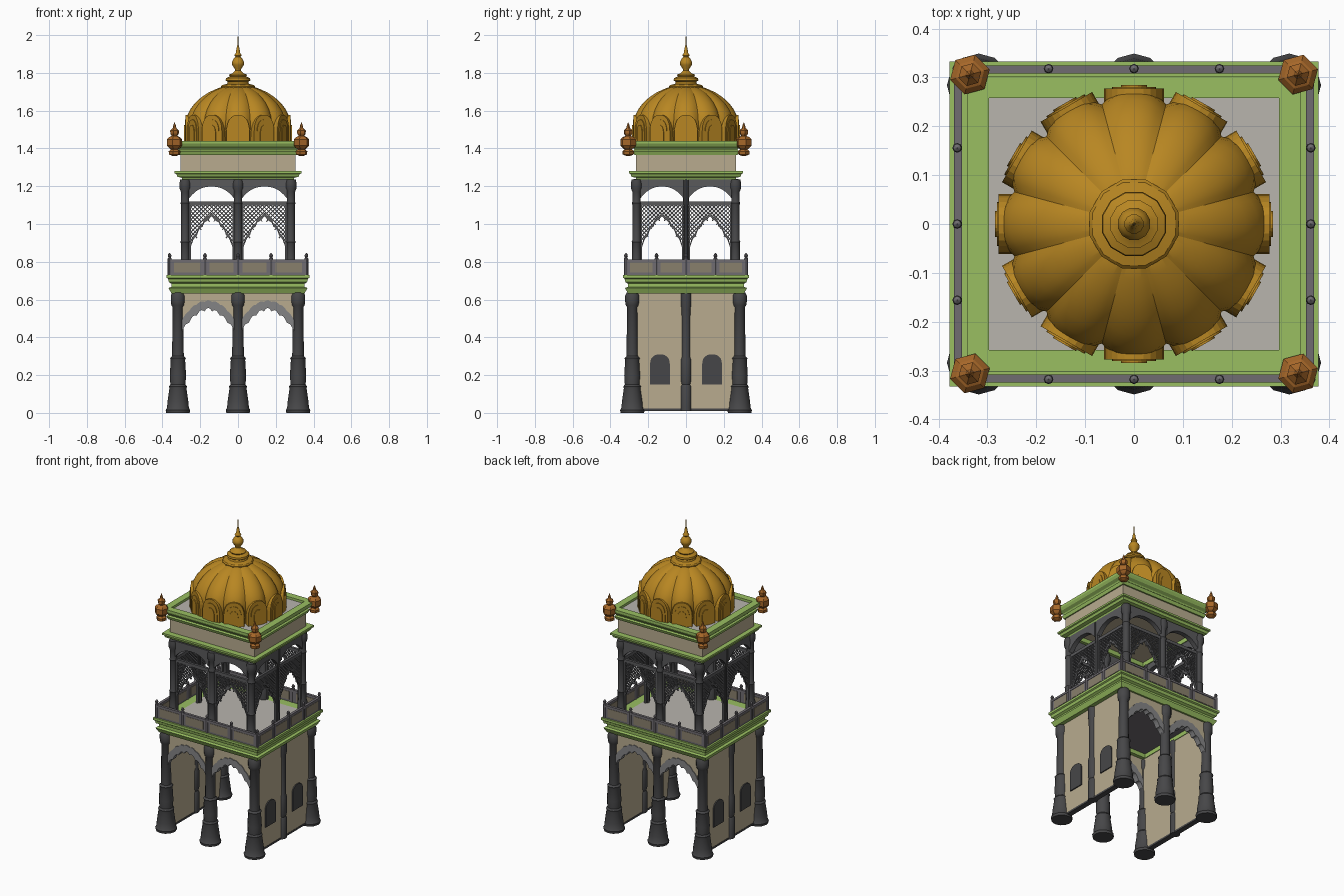
import bpy, bmesh, math
from mathutils import Vector

if "Cube" in bpy.data.objects:
    bpy.data.objects.remove(bpy.data.objects["Cube"])

def mat(name, r, g, b):
    m = bpy.data.materials.new(name)
    m.diffuse_color = (r, g, b, 1)
    m.use_nodes = True
    m.node_tree.nodes["Principled BSDF"].inputs["Base Color"].default_value = m.diffuse_color
    return m

GOLD = mat("gold", .48, .24, .016)
COPPER = mat("copper", .38, .135, .022)
GREEN = mat("green", .32, .52, .12)
BEIGE = mat("beige", .48, .41, .275)
PALE = mat("pale_grey", .48, .46, .42)
DARK = mat("dark_grey", .062, .062, .065)
MID = mat("arch_grey", .23, .23, .235)
SLATE = mat("rail_grey", .16, .15, .165)
TAUPE = mat("panel_taupe", .25, .215, .15)
IRON = mat("upper_grey", .1, .1, .105)

def finish(name, bm, m, smooth=None):
    bmesh.ops.recalc_face_normals(bm, faces=bm.faces)
    me = bpy.data.meshes.new(name)
    bm.to_mesh(me)
    bm.free()
    me.materials.append(m)
    ob = bpy.data.objects.new(name, me)
    bpy.context.collection.objects.link(ob)
    if smooth:
        bpy.ops.object.select_all(action='DESELECT')
        ob.select_set(True)
        bpy.context.view_layer.objects.active = ob
        bpy.ops.object.shade_smooth_by_angle(angle=math.radians(smooth))
    return ob

def bridge(bm, rings, closed=False):
    """Quads between successive vertex loops, optional closing of the sequence."""
    vs = [[bm.verts.new(p) for p in r] for r in rings]
    n = len(vs[0])
    for i in range(len(vs) if closed else len(vs) - 1):
        a, b = vs[i], vs[(i + 1) % len(vs)]
        for j in range(n):
            k = (j + 1) % n
            bm.faces.new((a[j], a[k], b[k], b[j]))
    if not closed:
        bm.faces.new(vs[0])
        bm.faces.new(vs[-1])

def box(name, x0, x1, y0, y1, z0, z1, m):
    bm = bmesh.new()
    bridge(bm, [[(x0, y0, z), (x1, y0, z), (x1, y1, z), (x0, y1, z)] for z in (z0, z1)])
    return finish(name, bm, m)

def lathe(name, prof, m, x=0, y=0, n=12, smooth=35, turn=0.0):
    bm = bmesh.new()
    ang = [2 * math.pi * (i + turn) / n for i in range(n)]
    bridge(bm, [[(x + r * math.cos(a), y + r * math.sin(a), z) for a in ang] for r, z in prof])
    return finish(name, bm, m, smooth)

def frame(name, hx, hy, prof, m):
    """Rectangular moulding: closed profile of (offset, z) run round a rectangle."""
    bm = bmesh.new()
    bridge(bm, [[(sx * (hx + o), sy * (hy + o), z)
                 for sx, sy in ((-1, -1), (1, -1), (1, 1), (-1, 1))] for o, z in prof], True)
    return finish(name, bm, m)

def place(side, u, d, z):
    return (u, d, z) if side == 'x' else (d, u, z)

def strip(name, side, u0, u1, low, top, d, t, m, n=42):
    """Wall strip between two height functions of s in -1..1."""
    bm = bmesh.new()
    rings = []
    for i in range(n + 1):
        s = -1 + 2 * i / n
        u = u0 + (u1 - u0) * i / n
        rings.append([place(side, u, e, z) for e, z in
                      ((d - t / 2, low(s)), (d + t / 2, low(s)), (d + t / 2, top(s)), (d - t / 2, top(s)))])
    bridge(bm, rings)
    return finish(name, bm, m)

def arch_plate(name, w, z0, zs, zt, d0, d1, m, centre=0, spin=0.0):
    """Pointed arch plate facing +x, shifted along y then spun about z."""
    half = [(w * math.cos(a) ** .85, zs + (zt - zs) * math.sin(a) ** .9)
            for a in [math.pi / 2 * i / 6 for i in range(6)]]
    pts = [(-w, z0), (w, z0)] + half + [(0, zt)] + [(-u, z) for u, z in half[::-1]]
    bm = bmesh.new()
    c, s = math.cos(spin), math.sin(spin)
    bridge(bm, [[(d * c - (u + centre) * s, d * s + (u + centre) * c, z) for u, z in pts] for d in (d0, d1)])
    return finish(name, bm, m)

def cusp(s, n, h):
    return h * (1 - abs(math.sin(n * math.pi * (s + 1) / 2)))

# --- Lower storey: columns, side walls, windows
col = [(.062, 0), (.065, .015), (.058, .026), (.055, .06), (.045, .13), (.048, .14), (.04, .15),
       (.043, .2), (.038, .28), (.042, .29), (.031, .3), (.028, .56), (.035, .57), (.038, .59),
       (.038, .62), (.03, .637)]
pil = [(.03, .01), (.03, .14), (.025, .15), (.03, .17), (.03, .28), (.024, .3), (.026, .55), (.03, .57), (.03, .64)]
for sy in (-1, 1):
    for x in (-.318, 0, .318):
        lathe("lower_column", col, DARK, x, sy * .284)
for sx in (-1, 1):
    box("side_wall", *sorted((sx * .297, sx * .327)), -.28, .28, .02, .64, BEIGE)
    box("wall_sill", *sorted((sx * .295, sx * .329)), -.28, .28, .01, .022, DARK)
    lathe("side_pilaster", pil, DARK, sx * .315, 0)
    for cy in (-.138, .138):
        arch_plate("side_window", .052, .15, .26, .31, .325, .334, DARK, cy, 0 if sx > 0 else math.pi)

# --- Lower scalloped arches, front and back
for sy in (-1, 1):
    for u0, u1 in ((-.3, -.015), (.015, .3)):
        outer = lambda s: .49 + .105 * (1 - abs(s) ** 2.2) - cusp(s, 7, .006)
        inner = lambda s: .435 + .12 * (1 - abs(s) ** 1.8) - cusp(s, 7, .014)
        strip("arch_band", 'x', u0, u1, inner, outer, sy * .284, .036, MID)
        strip("arch_spandrel", 'x', u0, u1, outer, lambda s: .64, sy * .284, .026, BEIGE)

# --- Main cornice, floor and ceiling
frame("main_cornice", .378, .333, [(-.085, .633), (-.025, .633), (-.01, .662), (-.026, .667), (-.026, .684),
      (-.012, .692), (-.008, .71), (0, .715), (0, .73), (-.085, .73)], GREEN)
box("floor", -.3, .3, -.255, .255, .7, .731, PALE)
box("ceiling", -.3, .3, -.255, .255, .66, .699, SLATE)

# --- Balcony railing with inset panels and knobbed posts
RX, RY = .362, .318
frame("railing", RX, RY, [(-.006, .728), (.004, .728), (.004, .808), (-.006, .808)], SLATE)
frame("handrail", RX, RY, [(-.01, .8), (.007, .8), (.007, .813), (-.01, .813)], SLATE)
px, py = [-RX, -.175, 0, .175, RX], [-RY, -.156, 0, .156, RY]
knob = [(.01, .73), (.01, .818), (.006, .822), (.01, .83), (.008, .84), (.001, .846)]
for s in (-1, 1):
    for i in range(5):
        lathe("rail_post", knob, SLATE, px[i], s * RY, 8)
        if 0 < i < 4:
            lathe("rail_post", knob, SLATE, s * RX, py[i], 8)
    for i in range(4):
        y = s * (RY - .001)
        box("rail_panel", px[i] + .024, px[i + 1] - .024, y - .007, y + .007, .742, .795, TAUPE)
        x = s * (RX - .001)
        box("rail_panel", x - .007, x + .007, py[i] + .022, py[i + 1] - .022, .742, .795, TAUPE)

# --- Upper storey columns
UX, UY = .28, .262
up = [(.029, .73), (.029, .79), (.023, .81), (.023, .9), (.026, .905), (.021, .915), (.021, 1.1), (.025, 1.11),
      (.021, 1.12), (.022, 1.17), (.03, 1.19), (.03, 1.215), (.026, 1.235)]
thin = [(.016, .73), (.016, .8), (.012, .82), (.012, 1.1), (.016, 1.11), (.016, 1.24)]
for s in (-1, 1):
    for x in (-UX, 0, UX):
        lathe("upper_column", up, DARK, x, s * UY)
    lathe("upper_side_post", thin, DARK, s * UX, 0, 8)

def lattice(side, u0, u1, d, low, zt, c=.021, w=.0025):
    """Diagonal lattice filling the space between an arch curve and a bar."""
    bm = bmesh.new()
    nu = round((u1 - u0) / c)
    c = (u1 - u0) / nu
    for i in range(nu):
        for j in range(int(.2 / c)):
            a, z = u0 + i * c, zt - (j + 1) * c
            if z + c / 2 < low(-1 + 2 * (i + .5) / nu):
                continue
            for p, q in (((a, z), (a + c, z + c)), ((a, z + c), (a + c, z))):
                k = Vector((q[1] - p[1], p[0] - q[0])).normalized() * w
                bridge(bm, [[place(side, e[0] + f * k.x, d + g * .004, e[1] + f * k.y)
                             for f, g in ((-1, -1), (1, -1), (1, 1), (-1, 1))] for e in (p, q)])
    finish("lattice_screen", bm, IRON)

# --- Upper arches and lattice screens in all eight bays
for side, half, dist, gap in (('x', UX, UY, .02), ('y', UY, UX, .012)):
    for s in (-1, 1):
        for u0, u1 in ((-half + .02, -gap), (gap, half - .02)):
            d = s * dist
            strip("upper_arch", side, u0, u1, lambda t: 1.135 + .063 * (1 - abs(t) ** 2.4),
                  lambda t: 1.238, d, .03, IRON, 24)
            strip("screen_bar", side, u0, u1, lambda t: 1.098, lambda t: 1.118, d, .016, IRON, 1)
            low = lambda t: .885 + .155 * (1 - abs(t) ** 1.5) - cusp(t, 7, .012)
            strip("screen_arch", side, u0 + .008, u1 - .008, low, lambda t: low(t) + .018, d, .014, IRON)
            lattice(side, u0, u1, d, low, 1.1)
            for a in (u0, u1 - .01):
                strip("screen_jamb", side, a, a + .01, lambda t: .73, lambda t: 1.1, d, .014, IRON, 1)

# --- Upper cornices, frieze block and roof
frame("middle_cornice", .335, .302, [(-.075, 1.232), (-.042, 1.232), (-.036, 1.245), (-.014, 1.25), (-.008, 1.265),
      (0, 1.268), (0, 1.28), (-.075, 1.28)], GREEN)
box("frieze_block", -.305, .305, -.264, .264, 1.26, 1.375, BEIGE)
frame("top_cornice", .342, .303, [(-.045, 1.365), (-.03, 1.365), (-.022, 1.385), (-.03, 1.392), (-.026, 1.4),
      (-.008, 1.41), (0, 1.425), (0, 1.44), (-.045, 1.44)], GREEN)
box("roof", -.3, .3, -.262, .262, 1.37, 1.425, PALE)

# --- Corner finials (six-sided)
fin = [(.01, 1.36), (.03, 1.368), (.032, 1.385), (.02, 1.395), (.03, 1.402), (.042, 1.415), (.042, 1.448),
       (.03, 1.46), (.015, 1.466), (.023, 1.478), (.024, 1.495), (.01, 1.508), (.008, 1.52), (.001, 1.538)]
for sx in (-1, 1):
    for sy in (-1, 1):
        lathe("corner_finial", fin, COPPER, sx * .336, sy * .306, 6, None, .25)

# --- Ribbed dome with twelve lobes
prof = [(.263, 1.42), (.272, 1.48), (.277, 1.53), (.27, 1.57), (.254, 1.605), (.228, 1.64), (.195, 1.67),
        (.155, 1.697), (.115, 1.715), (.085, 1.726)]
bm = bmesh.new()
rings = []
for r, z in prof:
    ring = []
    for i in range(96):
        t = ((i + 4) % 8 - 4) / 4
        k = r * (1 - .085 * abs(t) ** 2.2)
        a = 2 * math.pi * i / 96
        ring.append((k * math.cos(a), k * math.sin(a), z))
    rings.append(ring)
bridge(bm, rings)
finish("dome", bm, GOLD, 22)

# --- Nested petal arches round the dome foot
for i in range(12):
    for w, zs, zt, d in ((.061, 1.49, 1.578, .277), (.045, 1.485, 1.553, .281), (.027, 1.475, 1.525, .285)):
        arch_plate("dome_petal", w, 1.425, zs, zt, .24, d, GOLD, 0, math.pi * i / 6)

# --- Crowning finial
lathe("crown", [(.092, 1.715), (.094, 1.728), (.088, 1.735), (.06, 1.742), (.056, 1.752), (.068, 1.76), (.066, 1.772),
      (.045, 1.782), (.05, 1.79), (.03, 1.798), (.016, 1.812), (.018, 1.822), (.032, 1.842), (.034, 1.856),
      (.026, 1.872), (.014, 1.885), (.02, 1.893), (.012, 1.905), (.008, 1.93), (.004, 1.945), (.001, 2.0)],
      GOLD, n=12, turn=.5)
